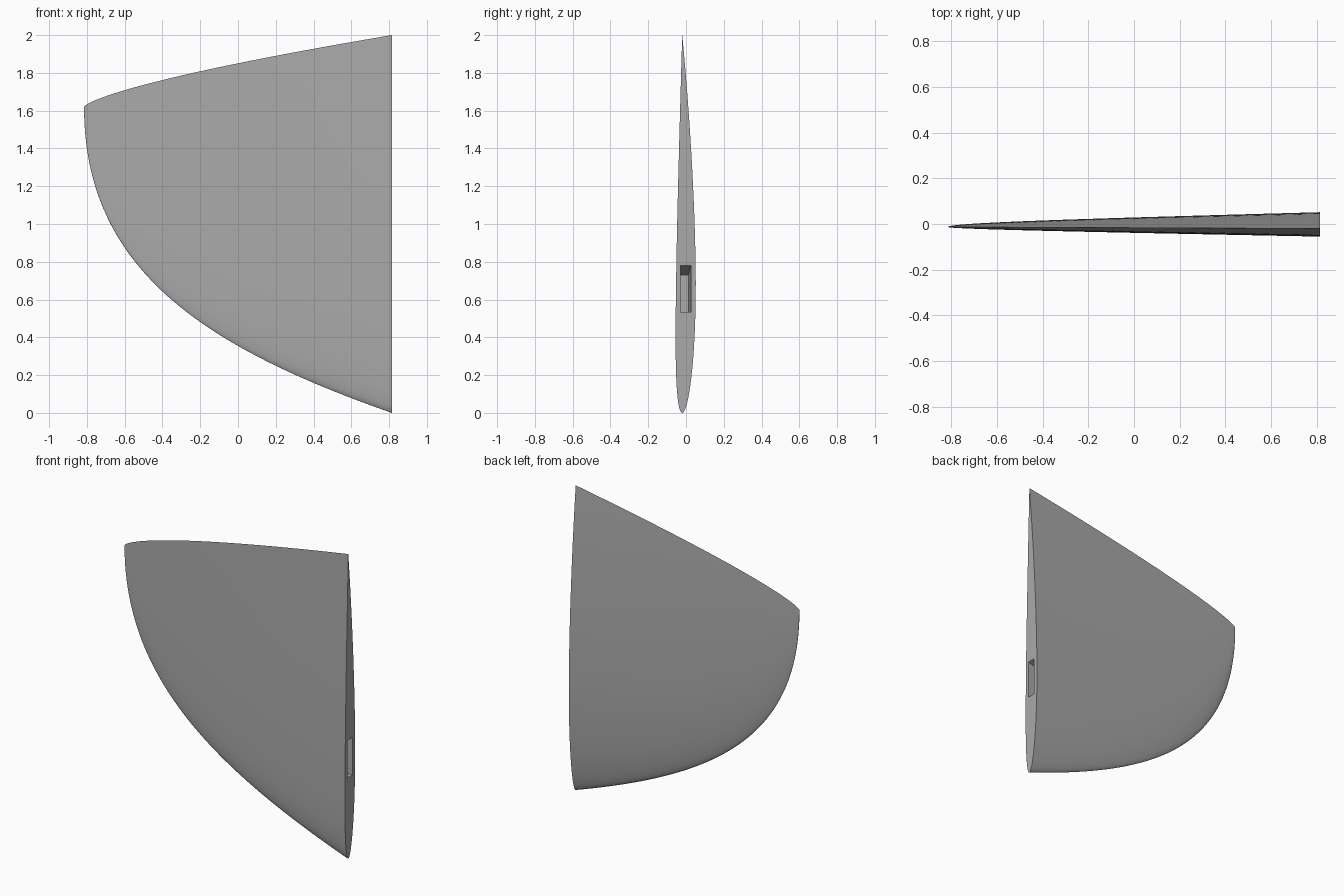
import bpy, bmesh, math
from mathutils import Vector

if "Cube" in bpy.data.objects:
    bpy.data.objects.remove(bpy.data.objects["Cube"])

grey = bpy.data.materials.new("plain_grey")
grey.use_nodes = True
grey.diffuse_color = (0.4, 0.4, 0.4, 1)
grey.node_tree.nodes["Principled BSDF"].inputs["Base Color"].default_value = grey.diffuse_color

HALF = 0.815      # half of the span
TIP_Z = 1.62
SECTIONS, SIDE = 64, 40


def leading_edge(t):
    """Cubic curve from the tip (t=0) to the root (t=1)."""
    a, b, c, d = (Vector(p) for p in ((-HALF, TIP_Z), (-HALF, 0.763), (-0.185, 0.35), (HALF, 0)))
    k = 1 - t
    return a * k**3 + b * 3 * k * k * t + c * 3 * k * t * t + d * t**3


def foil(u, thickness):
    """Camber height and half thickness at chord fraction u."""
    half = 5 * thickness * (0.2969 * math.sqrt(u) - 0.126 * u - 0.3516 * u**2
                            + 0.2843 * u**3 - 0.1036 * u**4)
    p = 0.4
    if u < p:
        camber = (2 * p * u - u * u) / p**2
    else:
        camber = (1 - 2 * p + 2 * p * u - u * u) / (1 - p)**2
    return camber * thickness * 0.19, half


def section(t):
    """Closed airfoil loop, trailing edge to nose and back."""
    x, low = leading_edge(t)
    s = (x + HALF) / (2 * HALF)
    chord = TIP_Z + (2 - TIP_Z) * s**0.72 - low
    thickness = 0.033 + 0.0195 * s**0.8
    base = -0.013 - 0.007 * s
    loop = []
    for i in range(2 * SIDE):
        u = (1 + math.cos(math.pi * i / SIDE)) / 2
        camber, half = foil(u, thickness)
        side = 1 if i < SIDE else -1
        loop.append((x, base + chord * (camber + side * half), low + chord * u))
    return loop


def add_object(name, bm):
    bmesh.ops.recalc_face_normals(bm, faces=bm.faces)
    mesh = bpy.data.meshes.new(name)
    bm.to_mesh(mesh)
    bm.free()
    obj = bpy.data.objects.new(name, mesh)
    bpy.context.collection.objects.link(obj)
    mesh.materials.append(grey)
    return obj


# Fin skin lofted from the tip to the flat root
bm = bmesh.new()
tip = bm.verts.new((-HALF, -0.013, TIP_Z))
rings = [[bm.verts.new(p) for p in section(j / SECTIONS)] for j in range(1, SECTIONS + 1)]
count = 2 * SIDE
for i in range(count):
    n = (i + 1) % count
    bm.faces.new((tip, rings[0][i], rings[0][n]))
    for a, b in zip(rings, rings[1:]):
        bm.faces.new((a[i], b[i], b[n], a[n]))
bm.faces.new(rings[-1])
fin = add_object("fin", bm)

# Tapered mounting slot in the root
bm = bmesh.new()
bmesh.ops.create_cube(bm, size=1)
for v in bm.verts:
    outer, back, top = (c > 0 for c in v.co)
    y = (0.04 if outer else 0.012) if back else -0.028
    z = (0.83 if outer else 0.73) if top else 0.533
    v.co = (HALF + (0.15 if outer else -0.15), y, z)
cutter = add_object("slot_cutter", bm)
cutter.hide_render = True

cut = fin.modifiers.new("slot", 'BOOLEAN')
cut.object = cutter
cut.operation = 'DIFFERENCE'
cut.solver = 'EXACT'
bpy.ops.object.select_all(action='DESELECT')
bpy.context.view_layer.objects.active = fin
fin.select_set(True)
bpy.ops.object.modifier_apply(modifier=cut.name)
bpy.data.objects.remove(cutter)
bpy.ops.object.shade_smooth_by_angle(angle=math.radians(30))
